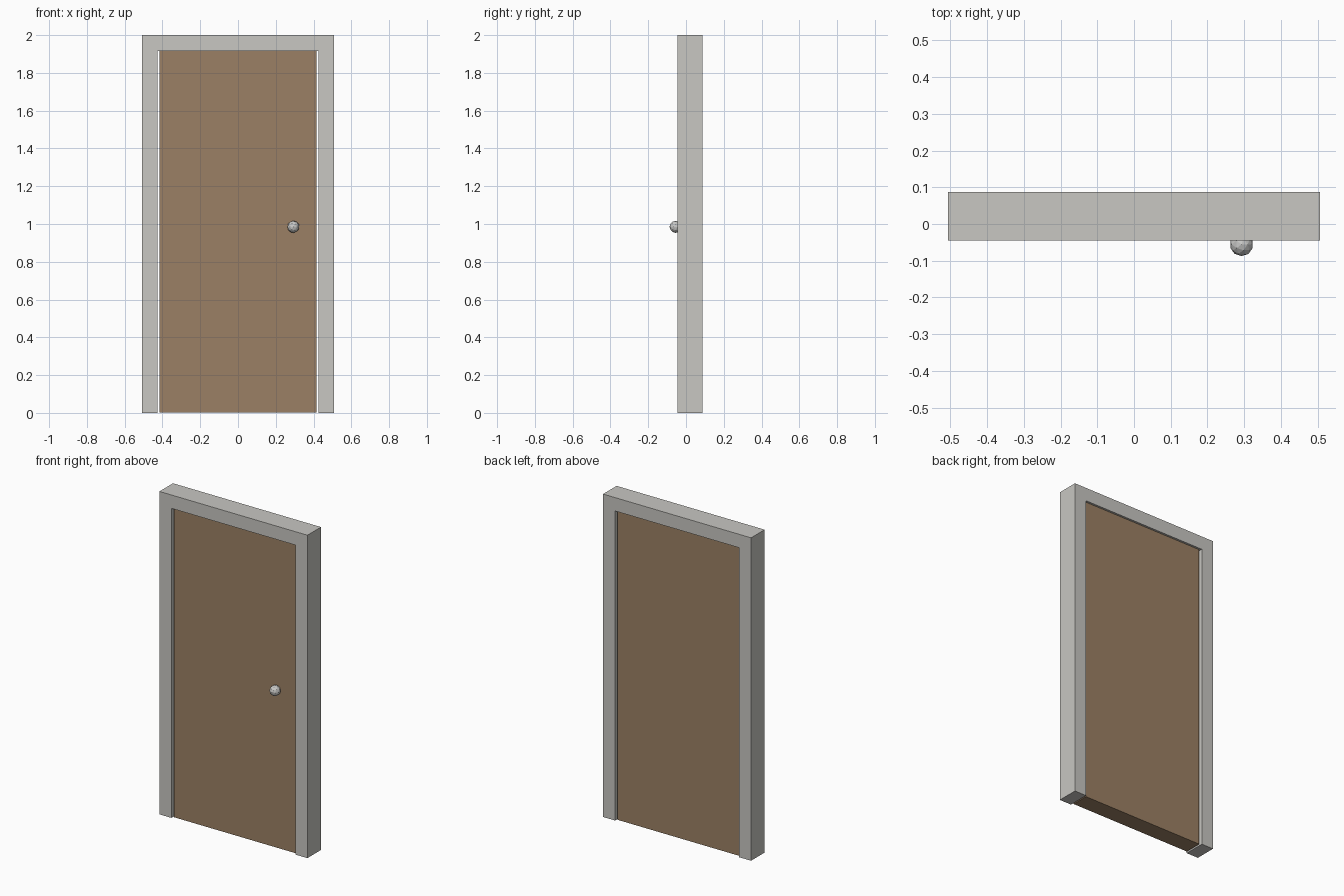
import bpy
import bmesh

if "Cube" in bpy.data.objects:
    bpy.data.objects.remove(bpy.data.objects["Cube"])


def material(name, rgb):
    m = bpy.data.materials.new(name)
    m.diffuse_color = (*rgb, 1.0)
    m.use_nodes = True
    m.node_tree.nodes["Principled BSDF"].inputs["Base Color"].default_value = m.diffuse_color
    return m


def make_object(name, bm, mat):
    bmesh.ops.recalc_face_normals(bm, faces=bm.faces)
    mesh = bpy.data.meshes.new(name)
    bm.to_mesh(mesh)
    bm.free()
    mesh.materials.append(mat)
    obj = bpy.data.objects.new(name, mesh)
    bpy.context.collection.objects.link(obj)
    return obj


def extruded_outline(name, outline, y0, y1, mat):
    """Outline in x and z, extruded from y0 to y1."""
    bm = bmesh.new()
    face = bm.faces.new([bm.verts.new((x, y0, z)) for x, z in outline])
    geom = bmesh.ops.extrude_face_region(bm, geom=[face])["geom"]
    verts = [v for v in geom if isinstance(v, bmesh.types.BMVert)]
    bmesh.ops.translate(bm, verts=verts, vec=(0, y1 - y0, 0))
    return make_object(name, bm, mat)


frame_grey = material("warm light grey", (0.58, 0.57, 0.54))
door_brown = material("wood brown", (0.33, 0.217, 0.128))
knob_grey = material("knob grey", (0.58, 0.58, 0.57))

OUTER, INNER, TOP, HEAD = 0.507, 0.425, 2.0, 1.917
FRONT, BACK = -0.045, 0.0875
RECESS = 0.012
DOOR = 0.416

# Door frame: two jambs and a header in one arch-shaped piece
extruded_outline("door_frame", [
    (-OUTER, 0), (-OUTER, TOP), (OUTER, TOP), (OUTER, 0),
    (INNER, 0), (INNER, HEAD), (-INNER, HEAD), (-INNER, 0),
], FRONT, BACK, frame_grey)

# Door panel, slightly recessed on both sides with a narrow gap at the jambs
extruded_outline("door_panel", [
    (-DOOR, 0.002), (-DOOR, HEAD - 0.001), (DOOR, HEAD - 0.001), (DOOR, 0.002),
], FRONT + RECESS, BACK - RECESS, door_brown)

# Faceted round knob on the front
bm = bmesh.new()
bmesh.ops.create_icosphere(bm, subdivisions=2, radius=0.032)
knob = make_object("door_knob", bm, knob_grey)
knob.location = (0.293, -0.0555, 0.985)
